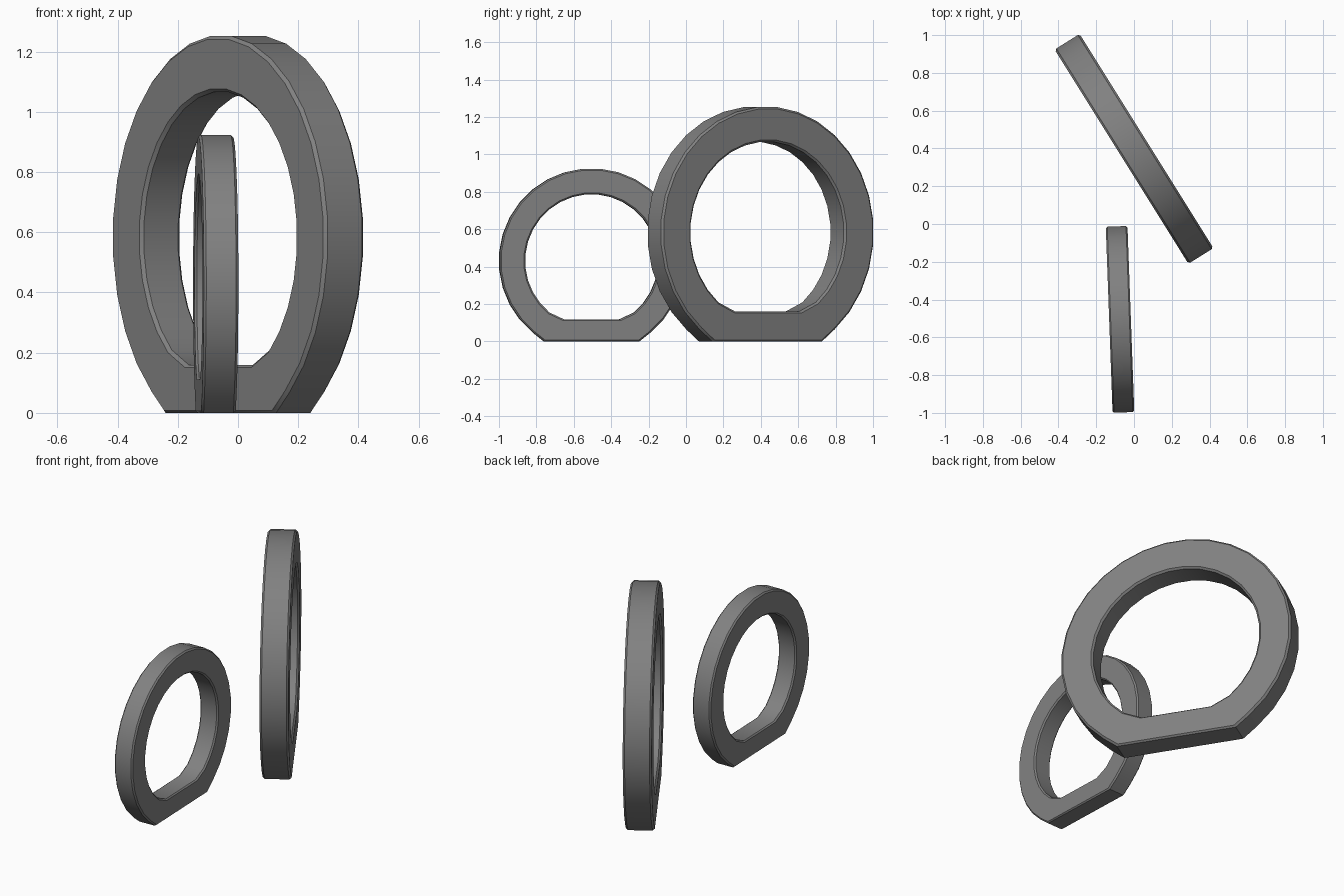
import bpy, bmesh
from math import sin, cos, radians

cube = bpy.data.objects.get("Cube")
if cube:
    bpy.data.objects.remove(cube, do_unlink=True)

grey = bpy.data.materials.new("mid grey")
grey.use_nodes = True
colour = (0.22, 0.22, 0.22, 1)
grey.diffuse_color = colour
grey.node_tree.nodes["Principled BSDF"].inputs["Base Color"].default_value = colour

CENTRE_Z = 0.43
STEP = 360 / 32


def outline(radius, half_flat, floor):
    """Round profile in (y, z), closed by a flat at the bottom."""
    angles = [radians(STEP * (k + 3.5)) for k in range(26)]
    arc = [(radius * sin(a), CENTRE_Z - radius * cos(a)) for a in angles]
    return [(half_flat, floor)] + arc + [(-half_flat, floor)]


def flat_ring(name, location, turn, scale):
    outer = outline(0.495, 0.255, 0.0)
    inner = outline(0.357, 0.147, 0.117)
    half = 0.0575
    bm = bmesh.new()

    def loop(points, x):
        return [bm.verts.new((x * scale, y * scale, z * scale)) for y, z in points]

    # Four loops around the rectangular section, bridged in order
    loops = [loop(outer, half), loop(outer, -half), loop(inner, -half), loop(inner, half)]
    count = len(outer)
    for i in range(4):
        a, b = loops[i], loops[(i + 1) % 4]
        for j in range(count):
            k = (j + 1) % count
            bm.faces.new((a[j], a[k], b[k], b[j]))
    bmesh.ops.recalc_face_normals(bm, faces=bm.faces)
    mesh = bpy.data.meshes.new(name)
    bm.to_mesh(mesh)
    bm.free()
    mesh.materials.append(grey)

    ring = bpy.data.objects.new(name, mesh)
    bpy.context.collection.objects.link(ring)
    ring.location = location
    ring.rotation_euler.z = radians(turn)

    # Narrow chamfer on the rims
    bevel = ring.modifiers.new("rim chamfer", "BEVEL")
    bevel.width = 0.008 * scale
    bevel.segments = 1
    bevel.limit_method = "ANGLE"
    bevel.angle_limit = radians(60)

    bpy.ops.object.select_all(action="DESELECT")
    ring.select_set(True)
    bpy.context.view_layer.objects.active = ring
    bpy.ops.object.shade_smooth_by_angle(angle=radians(25))


flat_ring("small_ring", (-0.074, -0.505, 0), 2.1, 1.0)
flat_ring("large_ring", (0, 0.398, 0), 32, 1.357)
